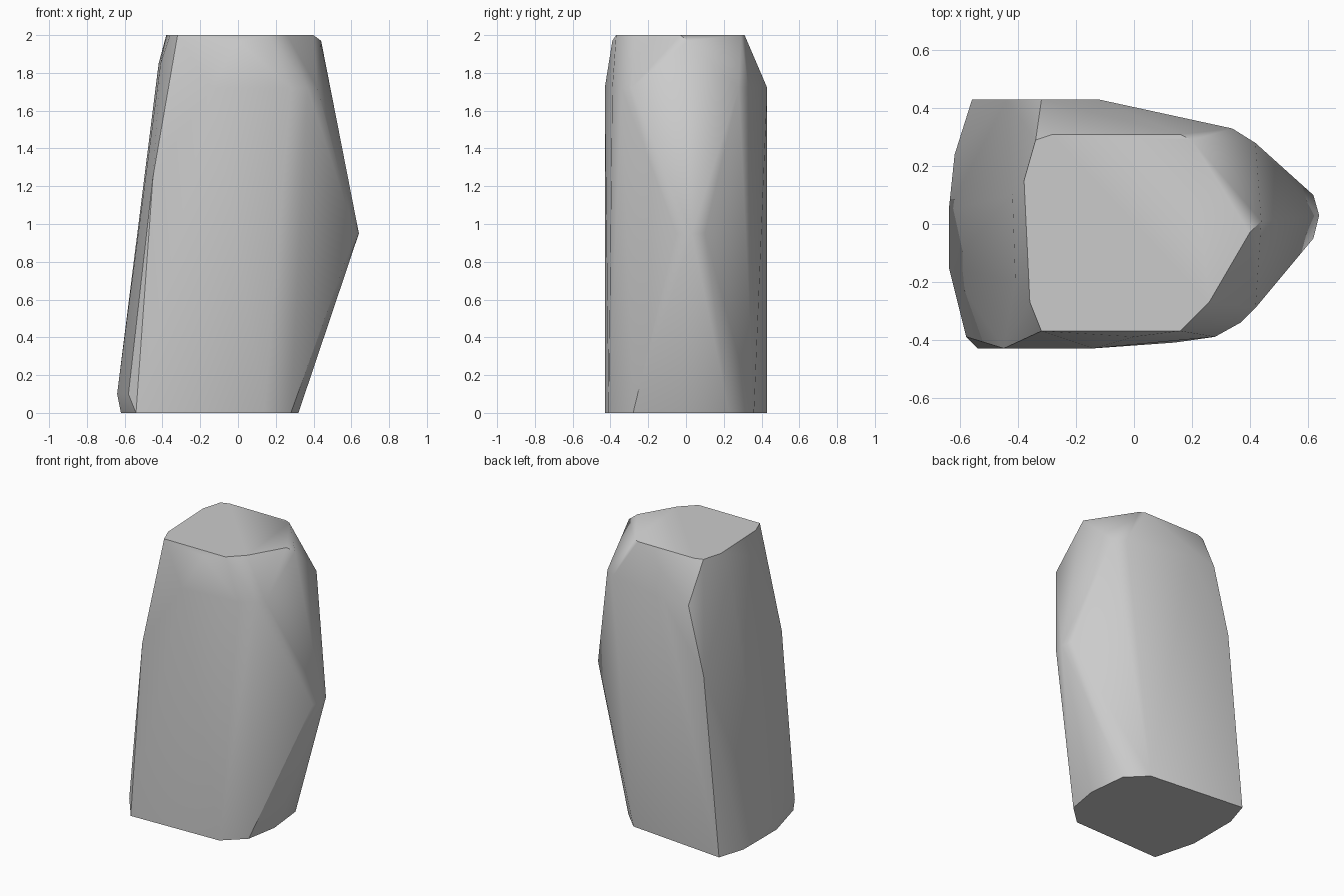
import bpy
import bmesh
import math

# Remove the default cube
default_cube = bpy.data.objects.get("Cube")
if default_cube:
    bpy.data.objects.remove(default_cube, do_unlink=True)


def make_material(name, colour):
    material = bpy.data.materials.new(name)
    material.use_nodes = True
    material.diffuse_color = colour
    shader = material.node_tree.nodes["Principled BSDF"]
    shader.inputs["Base Color"].default_value = colour
    return material


# Chiselled corners of the stone, in hundredths, grouped by height
base_corners = [(-56, 43), (-62, 24), (-62, -13), (-54, -43), (14, -41),
                (28, -28), (32, -5), (29, 23), (16, 36)]
foot_corners = [(-64, 5), (-64, -15), (-58, -39)]
waist_corners = [(62, -5), (64, 3), (62, 10)]
side_corners = [(-44, 43), (-45, -43)]
shoulder_corners = [(-32, 43), (-12, 43), (34, 33), (42, 28), (42, -29),
                    (37, -34), (28, -39), (-14, -43)]
neck_corners = [(-42, 10), (-41, -20)]
rim_corners = [(44, 1), (0, -39)]
top_corners = [(-38, 15), (-34, 29), (-28, 31), (16, 31), (20, 29),
               (40, -3), (26, -27), (16, -37), (-32, -37), (-36, -27)]

levels = {
    0: base_corners,
    10: foot_corners,
    95: waist_corners,
    125: side_corners,
    172: shoulder_corners,
    185: neck_corners,
    197: rim_corners,
    200: top_corners,
}


def build_stone(name, rings, material):
    """Wrap a convex faceted skin around the rings of corners."""
    bm = bmesh.new()
    for height, corners in rings.items():
        for x, y in corners:
            bm.verts.new((x / 100, y / 100, height / 100))
    hull = bmesh.ops.convex_hull(bm, input=bm.verts[:])
    loose = [v for v in hull["geom_interior"] if isinstance(v, bmesh.types.BMVert)]
    bmesh.ops.delete(bm, geom=loose, context="VERTS")
    # Merge the flat top and base into single faces
    bmesh.ops.dissolve_limit(bm, angle_limit=math.radians(1),
                             verts=bm.verts[:], edges=bm.edges[:])
    bmesh.ops.recalc_face_normals(bm, faces=bm.faces[:])
    mesh = bpy.data.meshes.new(name)
    bm.to_mesh(mesh)
    bm.free()
    mesh.materials.append(material)
    stone = bpy.data.objects.new(name, mesh)
    bpy.context.collection.objects.link(stone)
    return stone


# Standing stone
stone_grey = make_material("stone_grey", (0.6, 0.6, 0.6, 1))
stone = build_stone("standing_stone", levels, stone_grey)

# Soft facets with crisp rims
bpy.ops.object.select_all(action="DESELECT")
stone.select_set(True)
bpy.context.view_layer.objects.active = stone
bpy.ops.object.shade_smooth_by_angle(angle=math.radians(35))
